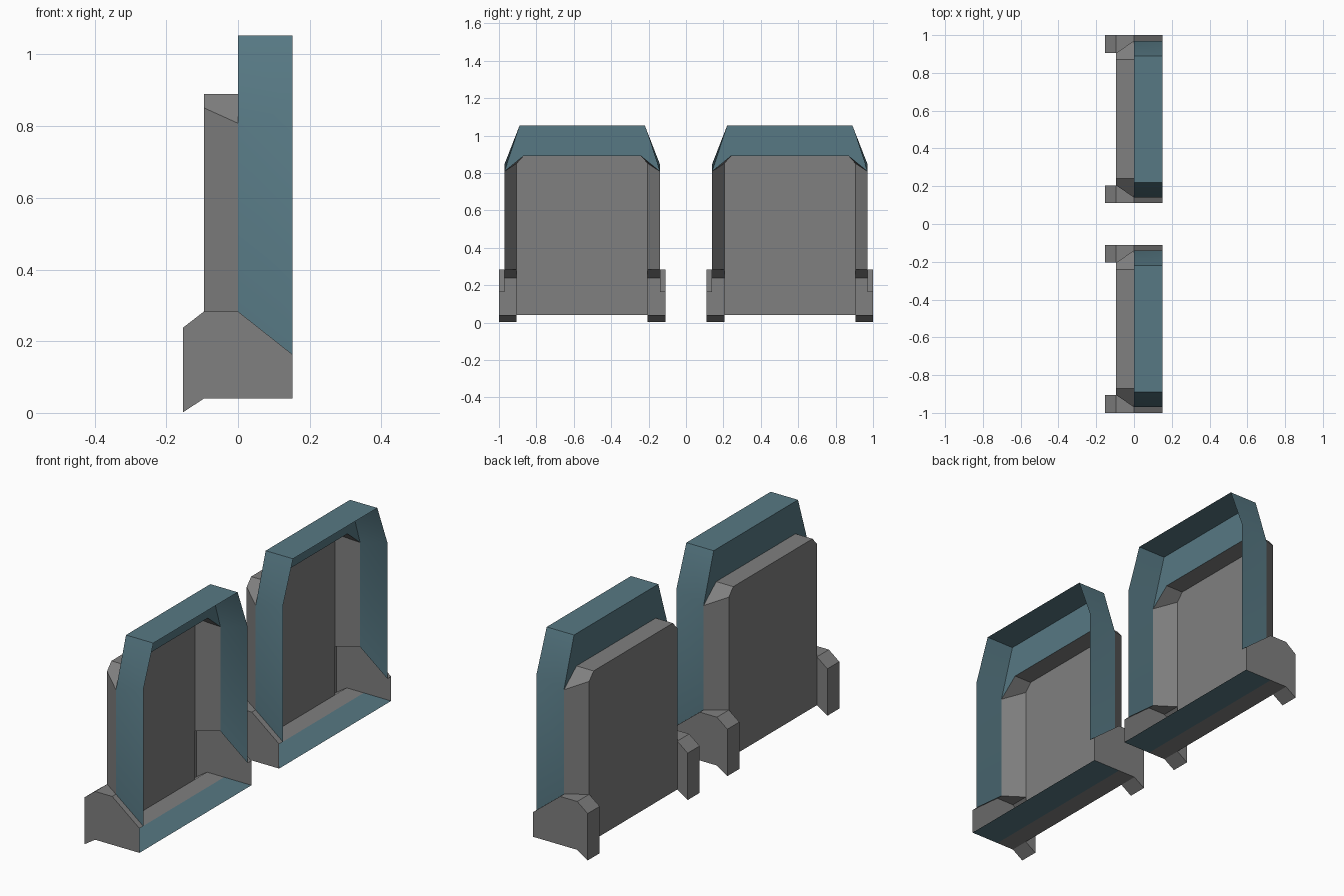
import bpy, bmesh

if "Cube" in bpy.data.objects:
    bpy.data.objects.remove(bpy.data.objects["Cube"])


def material(name, color):
    m = bpy.data.materials.new(name)
    m.diffuse_color = (*color, 1)
    m.use_nodes = True
    m.node_tree.nodes["Principled BSDF"].inputs["Base Color"].default_value = m.diffuse_color
    return m


GREY = material("warm grey", (0.214, 0.214, 0.214))
TEAL = material("slate teal", (0.095, 0.19, 0.23))

# Key depths, heights and half widths of one unit
BACK, FRONT, FLOOR = -0.095, 0.152, 0.042
PANEL_W, FRAME_W, FOOT_W = 0.35, 0.415, 0.445
SHOULDER = 0.285


def mirrored(half):
    """Complete an open (y, z) outline from its +y half."""
    return half + [(-y, z) for y, z in reversed(half)]


def at_x(x, outline):
    return [(x, y, z) for y, z in outline]


def strip(a, b):
    """Quads joining two open outlines of equal length."""
    return [[a[i], a[i + 1], b[i + 1], b[i]] for i in range(len(a) - 1)]


def build(name, faces, mat, centre_y):
    bm = bmesh.new()
    for pts in faces:
        bm.faces.new([bm.verts.new((x, y + centre_y, z)) for x, y, z in pts])
    bmesh.ops.remove_doubles(bm, verts=bm.verts, dist=1e-4)
    bmesh.ops.recalc_face_normals(bm, faces=bm.faces)
    me = bpy.data.meshes.new(name)
    bm.to_mesh(me)
    bm.free()
    me.materials.append(mat)
    ob = bpy.data.objects.new(name, me)
    bpy.context.collection.objects.link(ob)
    bpy.ops.object.select_all(action='DESELECT')
    ob.select_set(True)
    bpy.context.view_layer.objects.active = ob
    bpy.ops.object.shade_smooth_by_angle(angle=0.5236)


def build_unit(side, cy):
    # Recessed back panel with slanted rim
    rear = mirrored([(PANEL_W, SHOULDER), (PANEL_W, 0.853), (0.315, 0.892)])
    rim = mirrored([(FRAME_W, SHOULDER), (FRAME_W, 0.81), (0.315, 0.892)])
    back = [(BACK, -PANEL_W, FLOOR), (BACK, PANEL_W, FLOOR)] + at_x(BACK, rear)
    build(side + "_back_panel", [back] + strip(at_x(BACK, rear), at_x(0, rim)), GREY, cy)

    # Thin frame walls, and the header plate above the panel
    inner = mirrored([(FRAME_W, SHOULDER), (FRAME_W, 0.81), (0.335, 1.055)])
    outer = mirrored([(FRAME_W, 0.165), (FRAME_W, 0.85), (0.335, 1.055)])
    header = strip(at_x(0, inner[1:-1]), at_x(0, rim[1:-1]))
    header = [[p for i, p in enumerate(f) if p not in f[:i]] for f in header]
    build(side + "_frame", strip(at_x(0, inner), at_x(FRONT, outer)) + header, TEAL, cy)

    # Floor sheet: grey behind, teal in front
    for part, x0, x1, mat in (("rear", BACK, 0, GREY), ("front", 0, FRONT, TEAL)):
        sheet = [(x0, -FOOT_W, FLOOR), (x0, FOOT_W, FLOOR),
                 (x1, FOOT_W, FLOOR), (x1, -FOOT_W, FLOOR)]
        build(f"{side}_{part}_floor", [sheet], mat, cy)

    # Hollow feet, open toward the inside of the frame
    profile = [(BACK, FLOOR), (-0.153, 0.004), (-0.153, 0.24),
               (BACK, SHOULDER), (0, SHOULDER), (FRONT, 0.165)]
    inset = [PANEL_W] * 4 + [FRAME_W] * 2
    for end, s in (("near", -1), ("far", 1)):
        outer_edge = [(x, s * FOOT_W, z) for x, z in profile]
        inner_edge = [(x, s * y, z) for (x, z), y in zip(profile, inset)]
        outer_wall = outer_edge + [(FRONT, s * FOOT_W, FLOOR)]
        build(f"{side}_{end}_foot",
              strip(outer_edge, inner_edge) + [outer_wall, inner_edge[:4]], GREY, cy)


build_unit("first", -0.555)
build_unit("second", 0.555)

# Rest on the ground
for ob in bpy.context.scene.objects:
    ob.location.z = -0.002
